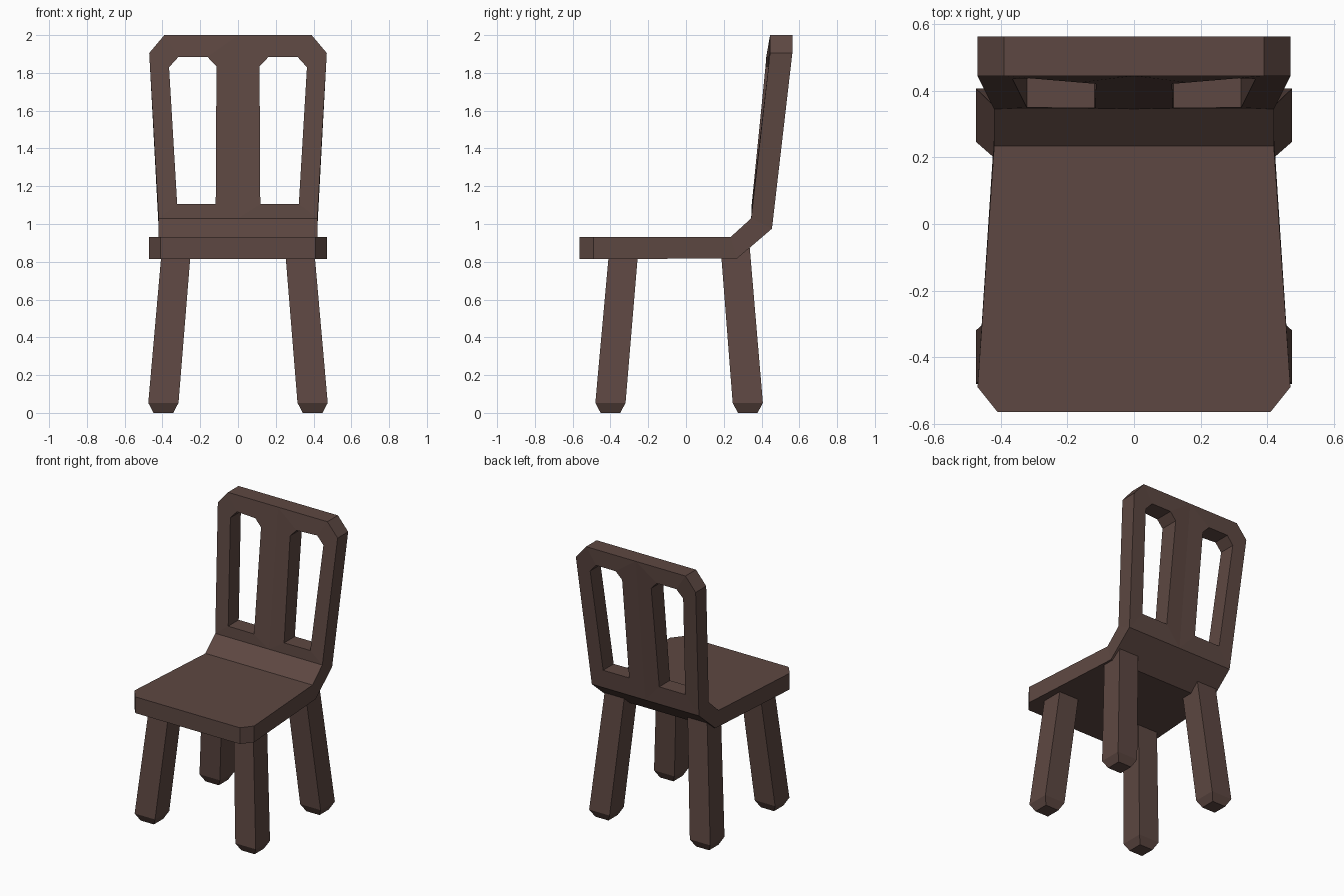
import bpy
import bmesh

if "Cube" in bpy.data.objects:
    bpy.data.objects.remove(bpy.data.objects["Cube"])

wood = bpy.data.materials.new("dark brown wood")
wood.diffuse_color = (0.11, 0.064, 0.054, 1)
wood.use_nodes = True
wood.node_tree.nodes["Principled BSDF"].inputs["Base Color"].default_value = wood.diffuse_color


def make_object(name, bm):
    bmesh.ops.recalc_face_normals(bm, faces=bm.faces)
    me = bpy.data.meshes.new(name)
    bm.to_mesh(me)
    bm.free()
    me.materials.append(wood)
    ob = bpy.data.objects.new(name, me)
    bpy.context.collection.objects.link(ob)
    return ob


def mirror_x(ob):
    mod = ob.modifiers.new("mirror", 'MIRROR')
    mod.use_clip = True
    mod.merge_threshold = 0.0005


# Bent seat and backrest, right half: x, then (y, z) on the upper/front
# side and (y, z) on the under/back side
F, FL = (-0.565, 0.93), (-0.565, 0.815)      # front edge
B1, B1L = (0.235, 0.93), (0.27, 0.817)       # seat end of the bend
B2, B2L = (0.345, 1.03), (0.455, 0.975)      # back end of the bend
T, TL = (0.445, 2.0), (0.563, 2.0)           # top edge
P = {
    "f0": (0, F, FL), "f1": (0.41, F, FL),
    "f2": (0.47, (-0.49, 0.93), (-0.49, 0.815)),
    "a0": (0, B1, B1L), "a1": (0.42, B1, B1L),
    "b0": (0, B2, B2L), "b1": (0.42, B2, B2L),
    "s": (0.47, (0.445, 1.905), (0.563, 1.905)),
    "t1": (0.39, T, TL), "t0": (0, T, TL),
    # slot outline
    "h0": (0.118, (0.348, 1.105), (0.468, 1.105)),
    "h1": (0.322, (0.350, 1.105), (0.468, 1.105)),
    "h2": (0.365, (0.436, 1.83), (0.553, 1.83)),
    "h3": (0.315, (0.438, 1.885), (0.558, 1.885)),
    "h4": (0.162, (0.425, 1.885), (0.558, 1.885)),
    "h5": (0.114, (0.421, 1.835), (0.553, 1.835)),
}
panels = ["f0 f1 f2 a1 a0",          # seat
          "a0 a1 b1 b0",             # bend
          "b0 b1 h1 h0",             # lower rail
          "b0 h0 h5 h4 t0",          # centre slat
          "t0 h4 h3 t1",             # upper rail
          "b1 s t1 h3 h2 h1"]        # side post
bm = bmesh.new()
top = {k: bm.verts.new((x, *u)) for k, (x, u, l) in P.items()}
low = {k: bm.verts.new((x, *l)) for k, (x, u, l) in P.items()}
edges = set()
for text in panels:
    loop = text.split()
    bm.faces.new([top[k] for k in loop])
    bm.faces.new([low[k] for k in reversed(loop)])
    edges |= set(zip(loop, loop[1:] + loop[:1]))
# Walls on every open edge except the centre line
for a, b in sorted(edges):
    if (b, a) not in edges and P[a][0] + P[b][0] > 0:
        bm.faces.new((top[b], top[a], low[a], low[b]))
mirror_x(make_object("seat_and_backrest", bm))


# Splayed square legs with chamfered feet
def leg(name, top_y, foot_y):
    rings = [(0.372, foot_y, 0.0, 0.052), (0.395, foot_y, 0.053, 0.08),
             (0.325, top_y, 0.88, 0.077)]
    rings[0] = (0.395, foot_y, 0.0, 0.052)
    bm = bmesh.new()
    vs = [[bm.verts.new((x + sx * r, y + sy * r, z))
           for sx, sy in ((-1, -1), (1, -1), (1, 1), (-1, 1))]
          for x, y, z, r in rings]
    for lo, hi in zip(vs, vs[1:]):
        for i in range(4):
            j = (i + 1) % 4
            bm.faces.new((lo[i], lo[j], hi[j], hi[i]))
    bm.faces.new(vs[0][::-1])
    bm.faces.new(vs[-1])
    mirror_x(make_object(name, bm))


leg("front_legs", -0.328, -0.40)
leg("back_legs", 0.26, 0.327)
